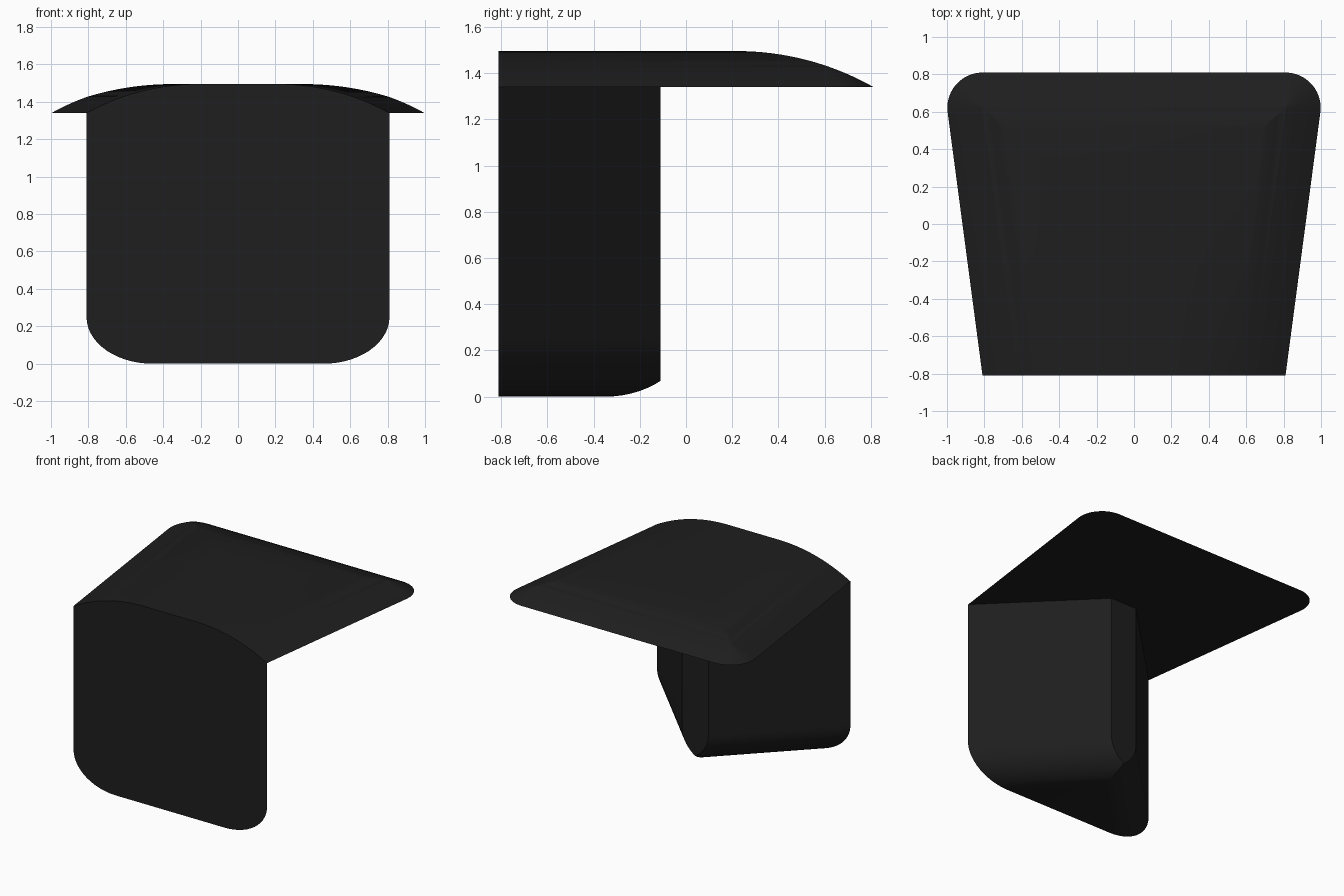
import bpy, bmesh, math

if "Cube" in bpy.data.objects:
    bpy.data.objects.remove(bpy.data.objects["Cube"])

E = 0.81                    # half depth, and half width at the front
Z_RIM, Z_TOP = 1.34, 1.495  # flat underside and crown of the lid
FILLET = 0.188              # lid back corner radius
RUN = 0.59                  # width of the curved lid border
R_FOOT = 0.25               # rounding at the bottom of the stem
ALPHA = math.atan(0.132)    # flare of the lid sides


def lid_ring(d):
    """Lid outline inset by d, open at the front, from right to left."""
    r = max(FILLET - d, 0)
    move = max(d - FILLET, 0)
    cx = 0.81 - move * (1 + math.sin(ALPHA)) / math.cos(ALPHA)
    cy = E - FILLET - move
    z = Z_RIM - drop + math.sqrt(R_DOME ** 2 - (RUN - d) ** 2)
    half = [(E - d / math.cos(ALPHA), -E, z)]
    for i in range(13):
        a = -ALPHA + (math.pi / 2 + ALPHA) * i / 12
        half.append((cx + r * math.cos(a), cy + r * math.sin(a), z))
    return half + [(-x, y, zz) for x, y, zz in reversed(half)]


def stem_ring(s, z):
    """Truncated triangle whose 45 degree sides are moved inward by s along x."""
    bx, by = (0.11 - s, -0.11) if s < 0.11 else (0, -s)
    return [(E - s, -E, z), (bx, by, z), (-bx, by, z), (s - E, -E, z)]


h = Z_TOP - Z_RIM
R_DOME = (RUN ** 2 + h ** 2) / (2 * h)
drop = R_DOME - h

bm = bmesh.new()


def skin(rings):
    """Bridge successive open rings; return their vertices."""
    vs = [[bm.verts.new(p) for p in ring] for ring in rings]
    for a, b in zip(vs, vs[1:]):
        for i in range(len(a) - 1):
            bm.faces.new((a[i], a[i + 1], b[i + 1], b[i]))
    return vs


# Domed lid
insets = sorted([RUN * i / 16 for i in range(17)] + [FILLET])
lid = skin([lid_ring(d) for d in insets])
bm.faces.new(lid[-1])

# Wedge stem with rounded foot
angles = [math.pi / 2 * i / 14 for i in range(15)]
angles.append(math.acos(1 - 0.11 / math.sqrt(2) / R_FOOT))  # back face runs out
layers = [(0, Z_RIM)]
for a in sorted(angles):
    layers.append((R_FOOT * (1 - math.cos(a)) * math.sqrt(2),
                   R_FOOT * (1 - math.sin(a))))
stem = skin([stem_ring(s, z) for s, z in layers])
bm.faces.new(stem[-1])

# Lid underside around the stem, and the continuous flat front
bm.faces.new(lid[0] + [stem[0][2], stem[0][1]])
bm.faces.new([r[0] for r in stem[::-1]] + [r[0] for r in lid[1:]]
             + [r[-1] for r in lid[:0:-1]] + [r[-1] for r in stem])

bmesh.ops.remove_doubles(bm, verts=bm.verts, dist=0.0001)
bmesh.ops.dissolve_degenerate(bm, edges=bm.edges, dist=0.0001)
bmesh.ops.recalc_face_normals(bm, faces=bm.faces)

mesh = bpy.data.meshes.new("lid_with_stem")
bm.to_mesh(mesh)
bm.free()
obj = bpy.data.objects.new("lid_with_stem", mesh)
bpy.context.collection.objects.link(obj)

# Dark finish and smooth curved surfaces
mat = bpy.data.materials.new("black_plastic")
mat.diffuse_color = (0.013, 0.013, 0.013, 1)
mat.use_nodes = True
mat.node_tree.nodes["Principled BSDF"].inputs["Base Color"].default_value = mat.diffuse_color
mesh.materials.append(mat)
bpy.context.view_layer.objects.active = obj
obj.select_set(True)
bpy.ops.object.shade_smooth_by_angle(angle=math.radians(20))
